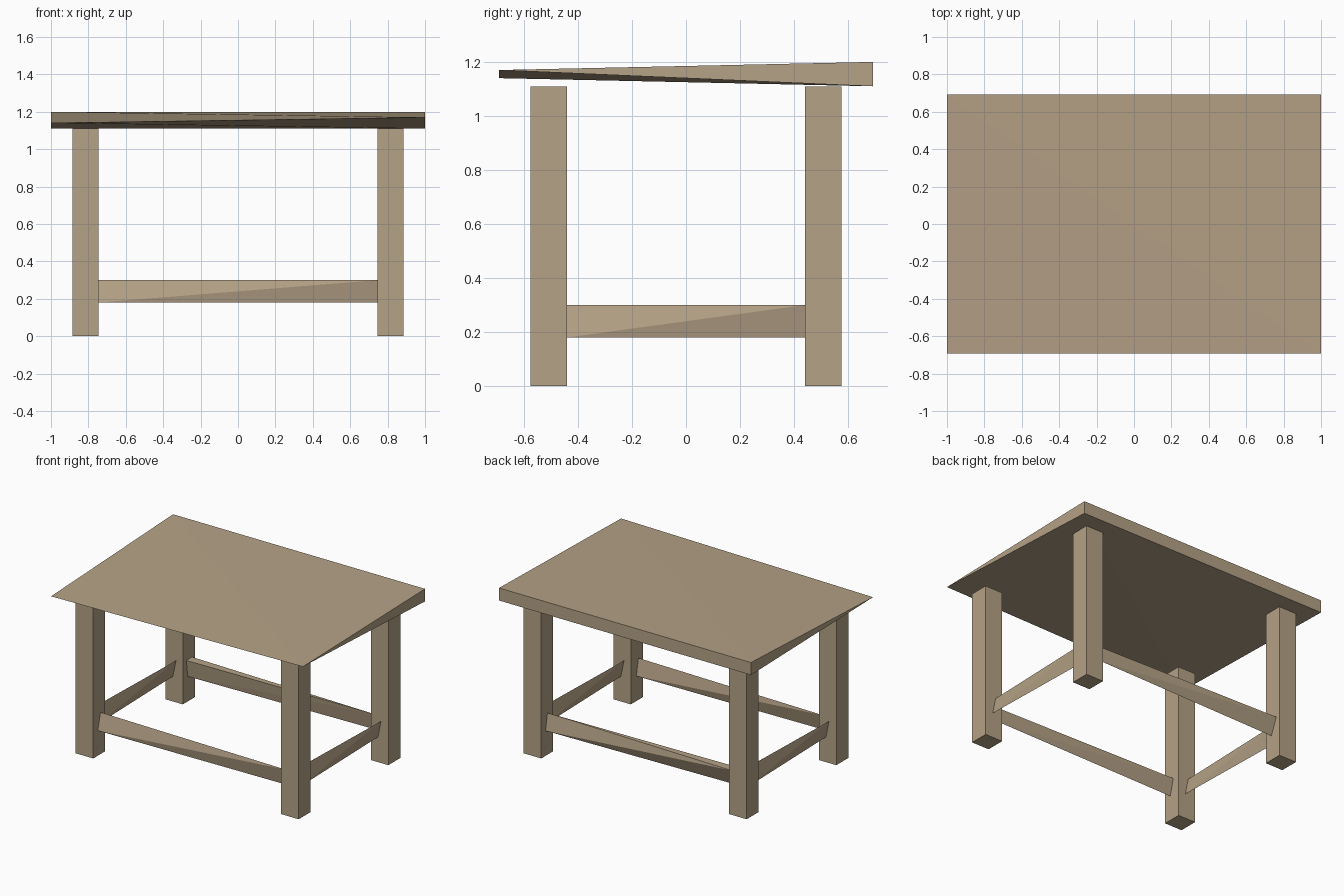
import bpy, bmesh

if "Cube" in bpy.data.objects:
    bpy.data.objects.remove(bpy.data.objects["Cube"])

wood = bpy.data.materials.new("wood")
wood.diffuse_color = (0.46, 0.36, 0.24, 1)
wood.use_nodes = True
wood.node_tree.nodes["Principled BSDF"].inputs["Base Color"].default_value = wood.diffuse_color


def hull(name, points):
    """Solid, flat-shaded part spanned by its corner points."""
    bm = bmesh.new()
    for p in points:
        bm.verts.new(p)
    bmesh.ops.convex_hull(bm, input=bm.verts[:])
    bmesh.ops.recalc_face_normals(bm, faces=bm.faces[:])
    mesh = bpy.data.meshes.new(name)
    bm.to_mesh(mesh)
    bm.free()
    mesh.materials.append(wood)
    obj = bpy.data.objects.new(name, mesh)
    bpy.context.collection.objects.link(obj)


# Tabletop: wedge thinning to a skewed knife edge at the front
W, D = 1.0, 0.692
hull("tabletop", [(-W, -D, 1.14), (W, -D, 1.17),
                  (-W, D, 1.11), (W, D, 1.11),
                  (-W, D, 1.20), (W, D, 1.20)])

# Four square legs
X_IN, X_OUT, Y_IN, Y_OUT, LEG_TOP = 0.746, 0.885, 0.44, 0.576, 1.11
for sx, side in ((-1, "left"), (1, "right")):
    for sy, end in ((-1, "front"), (1, "back")):
        hull(f"{end}_{side}_leg", [(sx * x, sy * y, z) for x in (X_IN, X_OUT)
                                   for y in (Y_IN, Y_OUT) for z in (0, LEG_TOP)])

# Stretchers: thin twisted slats between the legs
LOW, HIGH = 0.18, 0.30
for s, side in ((-1, "left"), (1, "right")):
    hull(f"{side}_stretcher", [(s * 0.827, s * Y_IN, HIGH), (s * 0.803, s * Y_IN, LOW),
                               (s * 0.80, -s * Y_IN, HIGH), (s * 0.825, -s * Y_IN, LOW)])

hull("front_stretcher", [(-X_IN, -0.493, HIGH), (-X_IN, -0.524, LOW),
                         (X_IN, -0.526, HIGH), (X_IN, -0.502, LOW)])

# Back stretcher has a wider top at its left end
hull("back_stretcher", [(-X_IN, 0.48, HIGH), (-X_IN, 0.545, HIGH), (-X_IN, 0.495, LOW),
                        (X_IN, 0.505, HIGH), (X_IN, 0.527, LOW)])
